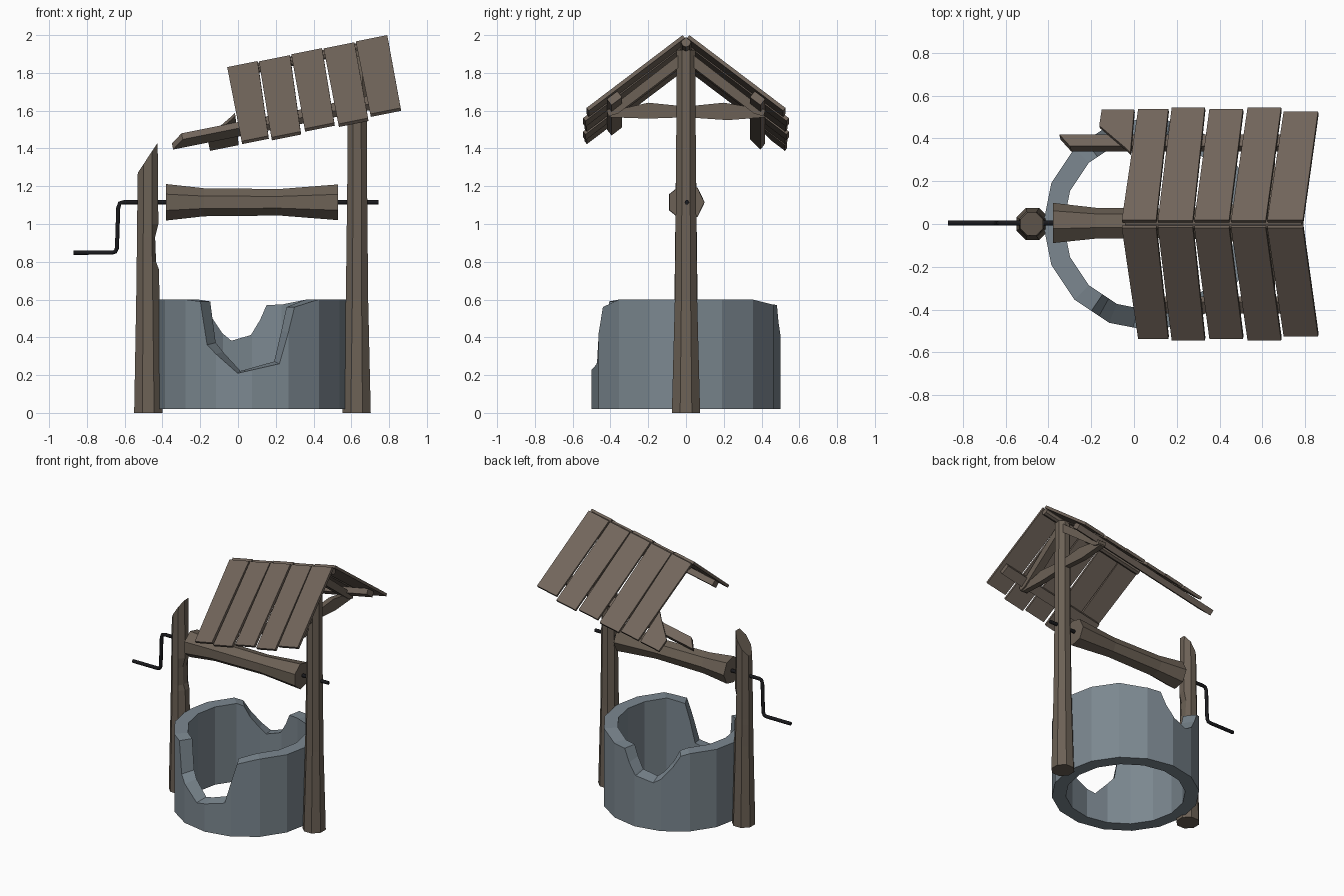
import bpy, bmesh, math
from mathutils import Matrix, Vector

if "Cube" in bpy.data.objects:
    bpy.data.objects.remove(bpy.data.objects["Cube"])

def material(name, rgb):
    m = bpy.data.materials.new(name)
    m.diffuse_color = (*rgb, 1)
    m.use_nodes = True
    m.node_tree.nodes["Principled BSDF"].inputs["Base Color"].default_value = m.diffuse_color
    return m

ROOF = material("roof wood", (0.165, 0.130, 0.104))
POST = material("post wood", (0.150, 0.120, 0.092))
STONE = material("blue grey stone", (0.200, 0.245, 0.280))
IRON = material("dark iron", (0.010, 0.010, 0.012))

def make(name, verts, faces, mat):
    me = bpy.data.meshes.new(name)
    me.from_pydata([tuple(v) for v in verts], [], faces)
    bm = bmesh.new()
    bm.from_mesh(me)
    bmesh.ops.recalc_face_normals(bm, faces=bm.faces)
    bm.to_mesh(me)
    bm.free()
    me.materials.append(mat)
    ob = bpy.data.objects.new(name, me)
    bpy.context.collection.objects.link(ob)
    return ob

def loft(name, rings, mat):
    """Closed solid through a list of equal-length rings."""
    n = len(rings[0])
    faces = [[k*n+i, k*n+(i+1) % n, (k+1)*n+(i+1) % n, (k+1)*n+i]
             for k in range(len(rings)-1) for i in range(n)]
    faces += [list(range(n)), list(range((len(rings)-1)*n, len(rings)*n))]
    return make(name, [p for r in rings for p in r], faces, mat)

# --- broken stone ring: rim height by angle around the well ---
CX, R_OUT, R_IN = 0.075, 0.50, 0.405
RIM = [(0, .60), (45, .60), (66, .575), (79, .57), (84, .48), (91, .40), (106, .37),
       (113, .41), (122, .50), (128, .58), (135, .60), (225, .60), (236, .59),
       (241, .36), (261, .21), (287, .26), (297, .56), (310, .59), (315, .60), (360, .60)]

def rim_z(a):
    for (a0, z0), (a1, z1) in zip(RIM, RIM[1:]):
        if a0 <= a <= a1:
            return z0 + (z1-z0)*(a-a0)/(a1-a0)

def on_wall(r, a, z):
    k = math.cos(math.radians(11.25))/math.cos(math.radians(a % 22.5 - 11.25))
    t = math.radians(a)
    return (CX + r*k*math.cos(t), r*k*math.sin(t), z)

angles = sorted({i*22.5 for i in range(16)} | {float(a) for a, z in RIM if a < 360})
verts, faces, n = [], [], len(angles)
for i, a in enumerate(angles):
    z = rim_z(a)
    zi = z + (0.012 if z < 0.5 else 0)
    verts += [on_wall(R_OUT, a, .02), on_wall(R_OUT, a, z),
              on_wall(R_IN, a, zi), on_wall(R_IN, a, .02)]
    j = (i+1) % n
    faces += [[4*i+k, 4*j+k, 4*j+(k+1) % 4, 4*i+(k+1) % 4] for k in range(4)]
make("well_wall", verts, faces, STONE)

# --- posts: tapered octagons, the left one chipped and snapped off ---
def octagon(cx, r, z, chip=0.0):
    pts = []
    for i in range(8):
        t = math.radians(22.5 + 45*i)
        x = r*math.cos(t)
        if x > r*0.8:
            x -= chip
        pts.append(Vector((cx + x, r*math.sin(t), z)))
    return pts

loft("right_post", [octagon(.628, .081, 0), octagon(.63, .064, .6),
                    octagon(.631, .057, 1.2), octagon(.631, .054, 1.92)], POST)
top = octagon(-.478, .057, 0)
for p in top:
    p.z = 1.27 + (p.x + .531)*1.52
loft("left_post", [octagon(-.475, .081, 0), octagon(-.477, .067, .6), octagon(-.478, .064, .76),
                   octagon(-.478, .063, .80, .014), octagon(-.478, .062, .93, .018),
                   octagon(-.478, .061, 1.0), top], POST)

# --- seven-sided winding roller, waisted in the middle ---
def roller_ring(x, r):
    return [(x, r*math.cos(math.tau*i/7), 1.115 + r*math.sin(math.tau*i/7)) for i in range(7)]

loft("roller", [roller_ring(x, r) for x, r in
                ((-.38, .099), (-.18, .076), (.22, .072), (.53, .097))], POST)

# --- axle rod and crank handle ---
cu = bpy.data.curves.new("crank_path", 'CURVE')
cu.dimensions = '3D'
cu.bevel_depth, cu.bevel_resolution, cu.use_fill_caps = 0.0125, 1, True
path = [(-.87, .848), (-.67, .848), (-.65, .853), (-.641, .872), (-.634, 1.085),
        (-.626, 1.11), (-.605, 1.115), (.745, 1.115)]
sp = cu.splines.new('POLY')
sp.points.add(len(path)-1)
for p, (x, z) in zip(sp.points, path):
    p.co = (x, .005, z, 1)
ob = bpy.data.objects.new("crank_and_axle", cu)
bpy.context.collection.objects.link(ob)
cu.materials.append(IRON)

# --- tilted roof frame: u along the ridge, s down the slope, t into the roof ---
TILT = Matrix.Translation((.79, 0, 2.0)) @ Matrix.Rotation(math.radians(-11.3), 4, 'Y')
PITCH = math.radians(37.6)

def slope_point(side, u, s, t):
    y = .018 + s*math.cos(PITCH) - t*math.sin(PITCH)
    return TILT @ Vector((u, side*y, -s*math.sin(PITCH) - t*math.cos(PITCH)))

def slab(name, side, outline, t0, t1, mat=ROOF):
    loft(name, [[slope_point(side, u, s, t) for u, s in outline] for t in (t0, t1)], mat)

# planks: (ridge left, ridge right, eave left, eave right, length)
PLANKS = [(-.864, -.700, -.866, -.722, .655), (-.693, -.526, -.708, -.550, .668),
          (-.518, -.352, -.526, -.366, .656), (-.344, -.178, -.346, -.186, .668),
          (-.170, 0, -.170, -.006, .642)]
for side, tag in ((-1, "front"), (1, "back")):
    for i, (a, b, c, d, length) in enumerate(PLANKS):
        slab(f"{tag}_plank_{i+1}", side, [(a, 0), (b, 0), (d, length), (c, length)],
             .004*(i % 2), .02 + .004*(i % 2))

# rails under the eaves; the back one runs on to a broken tip
slab("front_rail", -1, [(-.85, .455), (-.03, .455), (-.03, .525), (-.85, .525)], .024, .065)
slab("back_rail", 1, [(-1.17, .455), (-.03, .455), (-.03, .525), (-1.23, .525)], .024, .065)
slab("broken_plank", 1, [(-1.04, .56), (-1.04, .655), (-.885, .655), (-.872, .40), (-.90, .43)],
     .002, .022)

# ridge pole
loft("ridge_pole", [[TILT @ Vector((u, .026*math.cos(math.tau*i/8), -.036 + .026*math.sin(math.tau*i/8)))
                     for i in range(8)] for u in (-.85, -.01)], ROOF)

# --- rafters and bowed tie beam at the right post ---
def upright(name, outline, x0, x1):
    loft(name, [[(x, y, z) for y, z in outline] for x in (x0, x1)], POST)

for side, tag in ((-1, "front"), (1, "back")):
    upright(f"{tag}_rafter", [(side*y, z) for y, z in
            ((0, 1.925), (.42, 1.60), (.41, 1.57), (.36, 1.585), (.03, 1.835), (0, 1.85))], .60, .66)
upright("tie_beam", [(-.41, 1.595), (-.20, 1.642), (0, 1.622), (.20, 1.642), (.40, 1.61),
                     (.42, 1.565), (.22, 1.55), (0, 1.565), (-.20, 1.558), (-.40, 1.565)], .61, .65)
